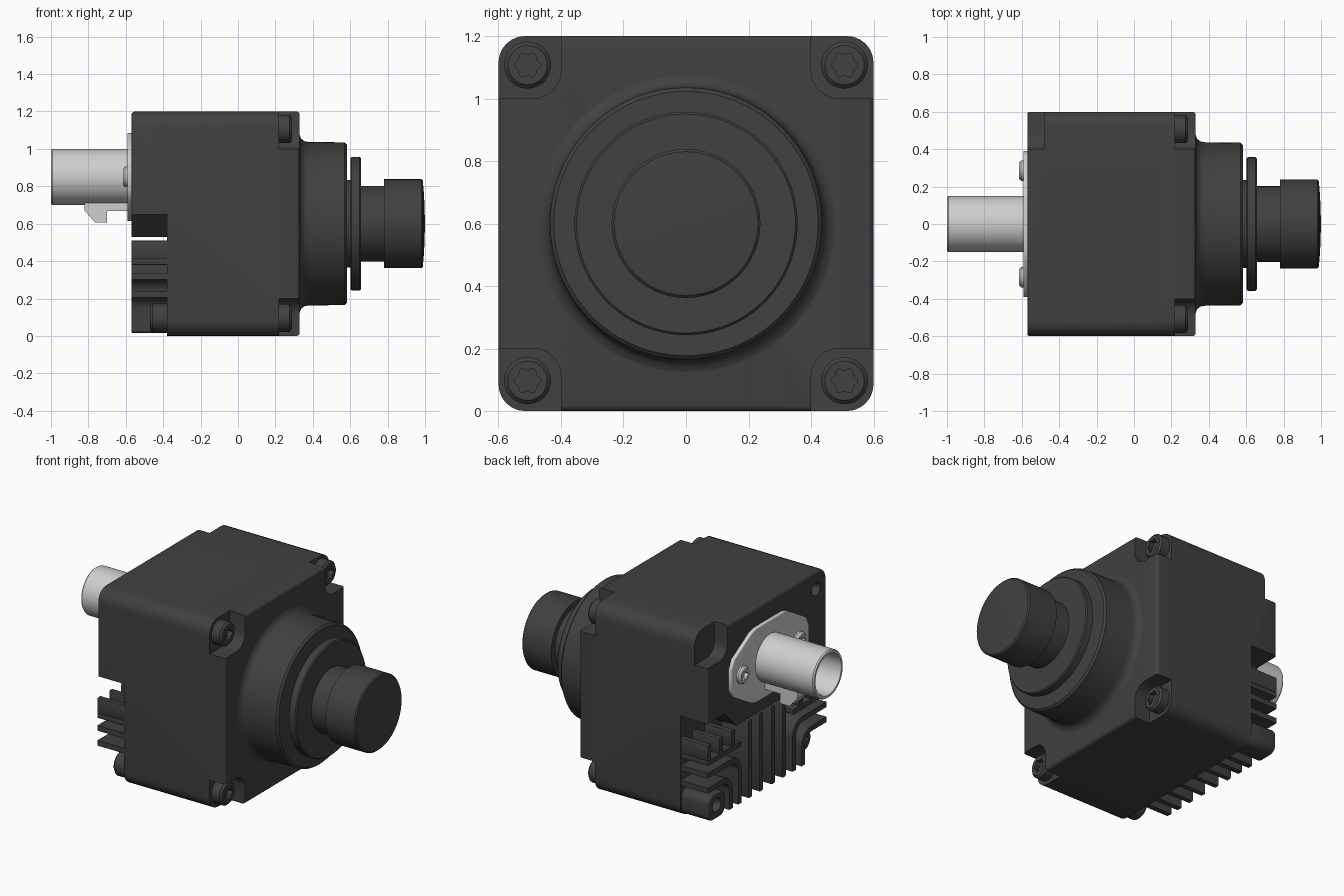
import bpy, bmesh, math
from mathutils import Matrix, Vector

if "Cube" in bpy.data.objects:
    bpy.data.objects.remove(bpy.data.objects["Cube"])


def material(name, rgb):
    m = bpy.data.materials.new(name)
    m.use_nodes = True
    m.diffuse_color = (*rgb, 1)
    m.node_tree.nodes["Principled BSDF"].inputs["Base Color"].default_value = (*rgb, 1)
    return m


DARK = material("dark grey", (0.052, 0.052, 0.052))
LIGHT = material("light metal", (0.62, 0.62, 0.62))


def finish(name, bm, mat):
    bmesh.ops.recalc_face_normals(bm, faces=bm.faces)
    me = bpy.data.meshes.new(name)
    bm.to_mesh(me)
    bm.free()
    ob = bpy.data.objects.new(name, me)
    bpy.context.collection.objects.link(ob)
    me.materials.append(mat)
    return ob


def select(ob):
    bpy.ops.object.select_all(action='DESELECT')
    ob.select_set(True)
    bpy.context.view_layer.objects.active = ob


def smooth(ob):
    select(ob)
    bpy.ops.object.shade_smooth_by_angle(angle=math.radians(35))


def bevel(ob, width, segments=3):
    mod = ob.modifiers.new("bevel", 'BEVEL')
    mod.width, mod.segments = width, segments
    mod.limit_method, mod.angle_limit = 'ANGLE', math.radians(40)
    select(ob)
    bpy.ops.object.modifier_apply(modifier=mod.name)


def cut(ob, cutters):
    for c in cutters:
        c.hide_render = True
        mod = ob.modifiers.new("cut", 'BOOLEAN')
        mod.operation, mod.solver, mod.object = 'DIFFERENCE', 'EXACT', c
        select(ob)
        bpy.ops.object.modifier_apply(modifier=mod.name)
        bpy.data.objects.remove(c)


def prism(name, pts, x0, x1, mat, width=0.0):
    """Outline in (y, z) extruded along x."""
    bm = bmesh.new()
    face = bm.faces.new([bm.verts.new((x0, y, z)) for y, z in pts])
    ext = bmesh.ops.extrude_face_region(bm, geom=[face])
    bmesh.ops.translate(bm, vec=(x1 - x0, 0, 0),
                        verts=[v for v in ext["geom"] if isinstance(v, bmesh.types.BMVert)])
    ob = finish(name, bm, mat)
    if width:
        bevel(ob, width)
    smooth(ob)
    return ob


def rounded(y0, y1, z0, z1, r, n=6):
    pts = []
    for k, (cy, cz) in enumerate([(y1 - r, z1 - r), (y0 + r, z1 - r),
                                  (y0 + r, z0 + r), (y1 - r, z0 + r)]):
        for i in range(n + 1):
            a = math.pi / 2 * (k + i / n)
            pts.append((cy + r * math.cos(a), cz + r * math.sin(a)))
    return pts


def circle(y, z, r, n=24):
    return [(y + r * math.cos(2 * math.pi * i / n), z + r * math.sin(2 * math.pi * i / n))
            for i in range(n)]


def star(y, z, r):
    return [(y + (r + 0.14 * r * math.cos(6 * a)) * math.cos(a),
             z + (r + 0.14 * r * math.cos(6 * a)) * math.sin(a))
            for a in (2 * math.pi * i / 48 for i in range(48))]


def lathe(name, profile, y, z, mat, steps=72):
    """Profile of (x, radius) spun around an axis parallel to x."""
    bm = bmesh.new()
    vs = [bm.verts.new((x, 0, r)) for x, r in profile]
    es = [bm.edges.new(p) for p in zip(vs, vs[1:])]
    bmesh.ops.spin(bm, geom=vs + es, cent=(0, 0, 0), axis=(1, 0, 0),
                   angle=2 * math.pi, steps=steps)
    bmesh.ops.remove_doubles(bm, verts=bm.verts, dist=1e-5)
    bmesh.ops.translate(bm, vec=(0, y, z), verts=bm.verts)
    ob = finish(name, bm, mat)
    smooth(ob)
    return ob


def screw(name, x0, x1, y, z, r, mat):
    s = 1 if x1 > x0 else -1
    ob = lathe(name, [(x0, 0), (x0, r), (x1 - s * .012, r), (x1, r - .012), (x1, 0)], y, z, mat, 36)
    cut(ob, [prism("socket_cutter", star(y, z, r * .5), x1 - s * .03, x1 + s * .05, mat)])
    smooth(ob)


SIDES = ((1, "left"), (-1, "right"))
CORNERS = [(sy * .507, z, f"{h}_{'back' if sy > 0 else 'front'}")
           for sy in (1, -1) for z, h in ((.097, "lower"), (1.107, "upper"))]

# Main housing with screw pockets, rear recess and threaded holes
body = prism("housing", rounded(-.6, .6, 0, 1.2, .085), -.57, .33, DARK, .018)
cutters = []
for y, z, _ in CORNERS:
    y0, y1 = (.4, .8) if y > 0 else (-.8, -.4)
    z0, z1 = (1.0, 1.4) if z > .6 else (-.2, .2)
    cutters.append(prism("pocket_cutter", rounded(y0, y1, z0, z1, .09), .22, .5, DARK))
cutters.append(prism("rear_pocket_cutter", rounded(.4, .8, 1.0, 1.4, .08), -.8, -.48, DARK))
cutters.append(prism("recess_cutter", [(-.7, -.1), (.7, -.1), (.7, .65), (.43, .65), (.31, .53),
                                       (-.31, .53), (-.43, .65), (-.7, .65)], -.8, -.38, DARK))
cutters.append(prism("hole_cutter", circle(-.49, 1.09, .042), -.8, -.45, DARK))
cut(body, cutters)
smooth(body)

# Corner screws
for y, z, label in CORNERS:
    screw("screw_" + label, .20, .288, y, z, .075, DARK)

# Lens mount and lens barrel
lathe("lens_mount", [(.30, 0), (.30, .475), (.33, .475), (.337, .455), (.355, .441), (.38, .437),
                     (.57, .435), (.582, .423), (.582, 0)], 0, .6, DARK, 96)
lathe("lens_lock_ring", [(.57, 0), (.57, .235), (.602, .235), (.602, .35), (.608, .357),
                         (.65, .357), (.657, .35), (.657, 0)], 0, .6, DARK, 96)
lathe("lens_neck", [(.65, 0), (.65, .202), (.79, .202), (.79, 0)], 0, .6, DARK)
lathe("lens_barrel", [(.78, 0), (.78, .238), (.98, .238), (.988, .23), (.995, .15), (1.0, 0)],
      0, .6, DARK)

# Heat sink: upright fins, bent fins and short stubs
XF0, XF1, T = -.57, -.36, .034


def bent_fin(side, ys, zt, r=.1):
    pts = [(.595, zt)]
    for radius, order in ((r, range(7)), (r - T, range(6, -1, -1))):
        arc = [(ys + r - radius * math.sin(a), zt - r + radius * math.cos(a))
               for a in (math.pi / 2 * i / 6 for i in order)]
        pts += arc + [(ys, .02), (ys + T, .02)] if radius == r else arc
    pts.append((.595, zt - T))
    return [(side * y, z) for y, z in pts]


for s, label in SIDES:
    for i, y in enumerate((.06, .17)):
        prism(f"upright_fin_{label}_{i}", rounded(s * y - T / 2, s * y + T / 2, .02, .51, .006, 2),
              XF0, XF1, DARK)
    for i, (ys, zt) in enumerate(((.255, .335), (.345, .24))):
        prism(f"bent_fin_{label}_{i}", bent_fin(s, ys, zt), XF0, XF1, DARK)
    for i, y in enumerate((.578, .46, .34)):
        prism(f"fin_stub_{label}_{i}", rounded(s * y - T / 2, s * y + T / 2, .41, .51, .006, 2),
              XF0, XF1, DARK)
    prism(f"side_fin_{label}", rounded(min(s * .26, s * .595), max(s * .26, s * .595),
                                       .38, .412, .006, 2), XF0, XF1, DARK)

# Rear lower posts
post = prism("rear_post_tall", rounded(.42, .59, .015, .175, .05), -.57, -.36, DARK, .01)
cut(post, [prism("hole_cutter", circle(.505, .1, .042), -.8, -.48, DARK)])
smooth(post)
screw("rear_post_short", -.36, -.47, -.51, .095, .078, DARK)

# Connector flange, screws, tube, pin sleeve and latch
prism("connector_flange", [(s * y, .85 + t * z) for s, t, order in
                           ((1, 1, 1), (-1, 1, -1), (-1, -1, 1), (1, -1, -1))
                           for y, z in [(.39, .06), (.36, .12), (.19, .22), (.14, .235)][::order]],
      -.592, -.56, LIGHT, .005)
for s, label in SIDES:
    screw("flange_screw_" + label, -.58, -.615, s * .285, .85, .055, LIGHT)
lathe("connector_tube", [(-.58, .15), (-.992, .15), (-1.0, .144), (-1.0, .13), (-.99, .125),
                         (-.70, .125), (-.70, 0), (-.58, 0), (-.58, .15)], 0, .85, LIGHT, 64)
lathe("connector_sleeve", [(-.69, .06), (-.86, .06), (-.86, .035), (-.72, .035), (-.72, 0)],
      0, .85, LIGHT, 32)

bm = bmesh.new()
prof = [(-.82, .715), (-.82, .67), (-.765, .607), (-.70, .607), (-.70, .668), (-.58, .668), (-.58, .715)]
f = bm.faces.new([bm.verts.new((x, -.055, z)) for x, z in prof])
ext = bmesh.ops.extrude_face_region(bm, geom=[f])
bmesh.ops.translate(bm, vec=(0, .11, 0),
                    verts=[v for v in ext["geom"] if isinstance(v, bmesh.types.BMVert)])
finish("connector_latch", bm, LIGHT)
